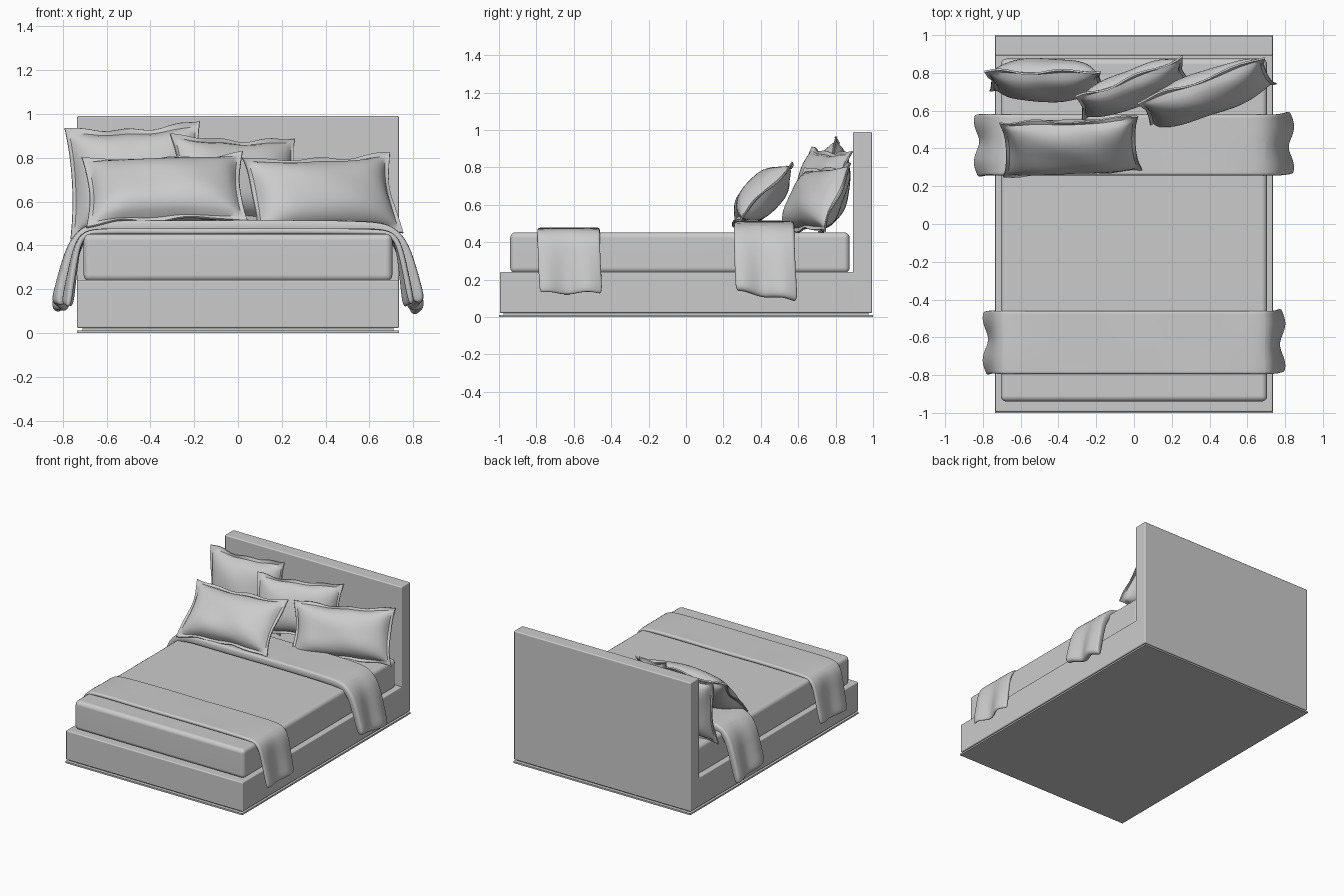
import bpy, bmesh
from math import sin, cos, radians, pi
from mathutils import Matrix, Vector

if "Cube" in bpy.data.objects:
    bpy.data.objects.remove(bpy.data.objects["Cube"], do_unlink=True)

# One plain grey for everything
GREY = (0.6, 0.6, 0.6, 1)
grey = bpy.data.materials.new("plain grey")
grey.use_nodes = True
grey.diffuse_color = GREY
grey.node_tree.nodes["Principled BSDF"].inputs["Base Color"].default_value = GREY


def finish(name, bm):
    """Turn a bmesh into a smooth shaded object with sharp hard edges."""
    bmesh.ops.recalc_face_normals(bm, faces=bm.faces)
    mesh = bpy.data.meshes.new(name)
    bm.to_mesh(mesh)
    bm.free()
    mesh.materials.append(grey)
    for face in mesh.polygons:
        face.use_smooth = True
    mesh.set_sharp_from_angle(angle=radians(40))
    obj = bpy.data.objects.new(name, mesh)
    bpy.context.collection.objects.link(obj)
    return obj


def box(name, lo, hi, bevel=0.0):
    lo, hi = Vector(lo), Vector(hi)
    bm = bmesh.new()
    bmesh.ops.create_cube(bm, size=1)
    for v in bm.verts:
        v.co = (lo + hi) / 2 + v.co * (hi - lo)
    if bevel:
        bmesh.ops.bevel(bm, geom=bm.edges[:], offset=bevel, segments=4,
                        profile=0.5, affect='EDGES')
    obj = finish(name, bm)
    obj.modifiers.new("flat faces", 'WEIGHTED_NORMAL').keep_sharp = True
    return obj


def sheet(bm, rows, cols, point):
    """Grid of faces from point(i, j)."""
    grid = [[bm.verts.new(point(i, j)) for j in range(cols + 1)]
            for i in range(rows + 1)]
    for i in range(rows):
        for j in range(cols):
            bm.faces.new((grid[i][j], grid[i + 1][j],
                          grid[i + 1][j + 1], grid[i][j + 1]))


def throw(name, half, y0, y1, thick, slant, waves):
    """Cloth strip across the bed, hanging down both sides."""
    path = [(-x, z) for x, z in reversed(half)] + [(0, half[0][1])] + half
    top, low = half[0][1], half[-1][1]
    cols = 16

    def point(i, j):
        x, z = path[i]
        t = j / cols
        drop = (top - z) / (top - low)
        side = 1 if x > 0 else -1
        ripple = sin(t * waves * pi + side * 0.6)
        return (x + side * drop * 0.016 * ripple,
                y0 + (y1 - y0) * t + 0.012 * drop * sin(5 * z + side),
                z - slant * drop * t + 0.008 * drop * ripple
                + 0.003 * sin(9 * x + 4 * t))

    bm = bmesh.new()
    sheet(bm, len(path) - 1, cols, point)
    obj = finish(name, bm)
    solid = obj.modifiers.new("cloth thickness", 'SOLIDIFY')
    solid.thickness, solid.offset = thick, 0
    obj.modifiers.new("soft", 'SUBSURF').levels = 2
    obj.modifiers["soft"].render_levels = 2
    return obj


def pillow(name, centre, size, yaw, lean, roll=0, phase=0):
    """Stuffed cushion with a thin flange and pulled-out corners."""
    w, h, t = size
    n = 28
    place = (Matrix.Translation(centre) @ Matrix.Rotation(radians(yaw), 4, 'Z')
             @ Matrix.Rotation(radians(-lean), 4, 'X')
             @ Matrix.Rotation(radians(-roll), 4, 'Y'))

    def surface(side):
        def point(i, j):
            u, v = sin((i / n - 0.5) * pi), sin((j / n - 0.5) * pi)
            a, b = min(1, abs(u) / 0.93), min(1, abs(v) / 0.9)
            puff = ((1 - a ** 3) * (1 - b ** 3)) ** 0.6
            puff *= 1 + 0.05 * sin(5 * u + 3 * v + phase) - 0.08 * v
            rim = 0 if i in (0, n) or j in (0, n) else 0.005
            edge = max(abs(u), abs(v)) ** 8
            x = w / 2 * u * (1 - 0.07 * (1 - v * v))
            z = h / 2 * v * (1 - 0.11 * (1 - u * u))
            z += 0.006 * edge * sin(9 * u + phase)
            y = side * (rim + t / 2 * puff) + 0.012 * edge * sin(6 * u + 4 * v + phase)
            return place @ Vector((x, y, z))
        return point

    bm = bmesh.new()
    for side in (-1, 1):
        sheet(bm, n, n, surface(side))
    bmesh.ops.remove_doubles(bm, verts=bm.verts, dist=0.00005)
    return finish(name, bm)


# Frame: floor plate, recessed plinth, upholstered base and headboard
box("floor_plate", (-0.735, -1, 0), (0.735, 1, 0.012))
box("recessed_plinth", (-0.71, -0.975, 0.01), (0.71, 0.975, 0.03))
box("bed_base", (-0.735, -0.995, 0.022), (0.735, 0.905, 0.242), 0.008)
box("headboard", (-0.735, 0.892, 0.022), (0.735, 0.995, 0.99), 0.008)

# Mattress
box("mattress", (-0.705, -0.94, 0.235), (0.705, 0.875, 0.453), 0.03)

# Throw near the foot and folded cover near the head
throw("foot_throw",
      [(0.3, 0.464), (0.62, 0.464), (0.695, 0.455), (0.732, 0.41),
       (0.752, 0.3), (0.768, 0.2), (0.78, 0.12)],
      -0.795, -0.46, 0.026, -0.008, 3)
throw("folded_cover",
      [(0.3, 0.487), (0.6, 0.485), (0.69, 0.47), (0.745, 0.41),
       (0.775, 0.31), (0.8, 0.2), (0.815, 0.13)],
      0.255, 0.58, 0.055, 0.045, 3)

# Pillows
pillow("front_pillow", (-0.335, 0.41, 0.655), (0.74, 0.43, 0.19), 0, 44, 3, 0)
pillow("side_pillow", (0.385, 0.695, 0.63), (0.72, 0.4, 0.19), 19, 24, 2, 1)
pillow("back_pillow", (-0.47, 0.765, 0.7), (0.62, 0.52, 0.2), 0, 10, 3, 2)
pillow("middle_pillow", (-0.01, 0.72, 0.7), (0.61, 0.42, 0.16), 22, 16, -2, 3)
